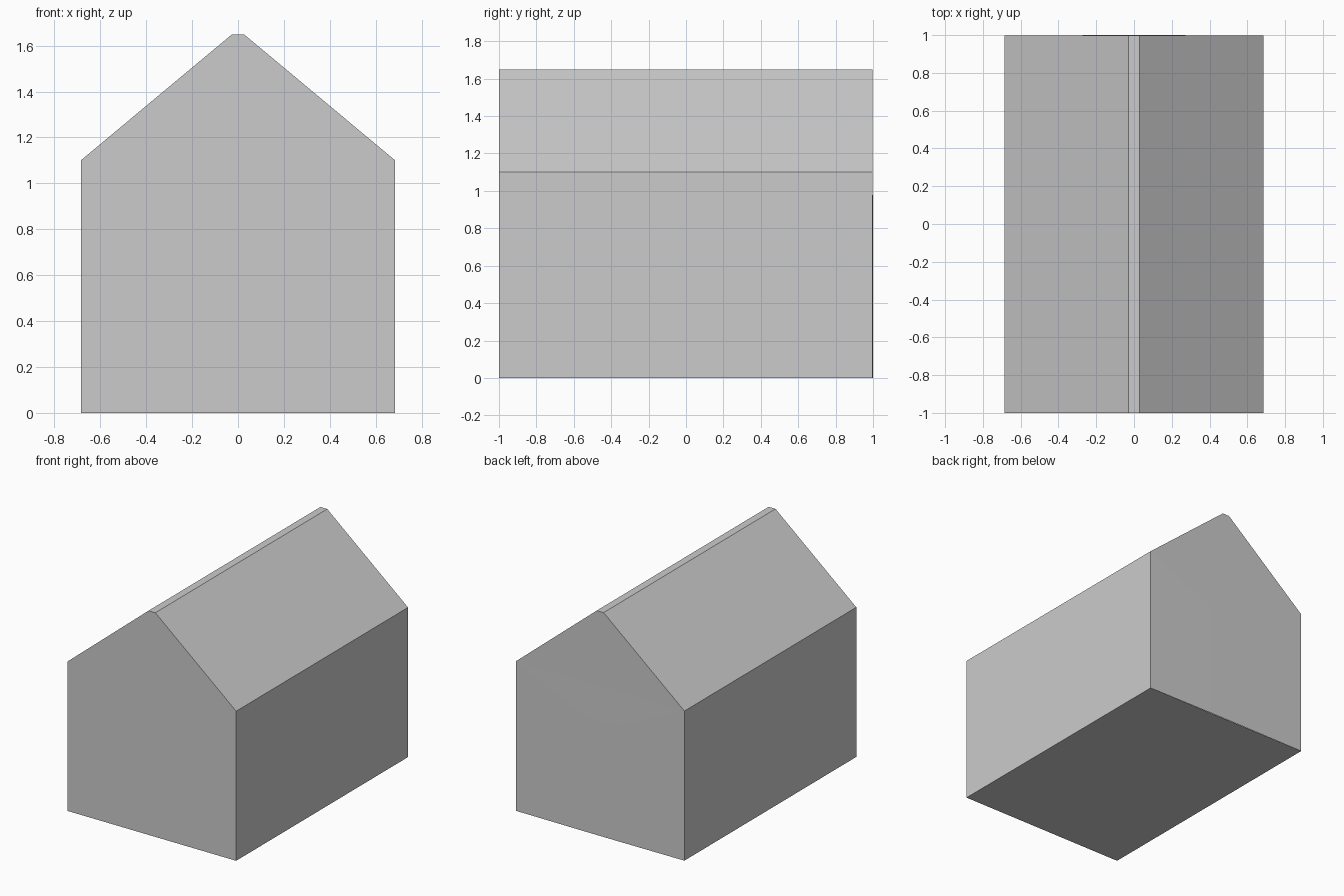
import bpy

if "Cube" in bpy.data.objects:
    bpy.data.objects.remove(bpy.data.objects["Cube"])

W, EAVE, RIDGE, CAP, L = 0.685, 1.10, 1.648, 0.028, 1.0
DOOR_W, DOOR_H, BULGE = 0.14, 0.85, 0.003


def add_mesh(name, verts, faces):
    mesh = bpy.data.meshes.new(name)
    mesh.from_pydata(verts, [], faces)
    mesh.update()
    obj = bpy.data.objects.new(name, mesh)
    bpy.context.collection.objects.link(obj)
    return obj


# Hall cross-section: floor, walls, sloped roof and flat ridge
profile = [(-W, 0), (W, 0), (W, EAVE), (CAP, RIDGE), (-CAP, RIDGE), (-W, EAVE)]
n = len(profile)
back = L - BULGE

# Four open bays along the length
for i in range(4):
    y0 = -L + 0.5 * i
    y1 = min(y0 + 0.5, back)
    verts = [(x, y, z) for y in (y0, y1) for x, z in profile]
    faces = [(k, (k + 1) % n, (k + 1) % n + n, k + n) for k in range(n)]
    add_mesh(f"hall_bay_{i + 1}", verts, [f[::-1] for f in faces])

# Front wall and the gables
add_mesh("front_wall", [(x, -L, z) for x, z in profile], [(0, 1, 2, 5)])
add_mesh("front_gable", [(x, -L, z) for x, z in profile], [(5, 2, 3, 4)])
add_mesh("back_gable", [(x, back, z) for x, z in profile], [(2, 5, 4, 3)])

# Back wall: panels splayed around a slightly raised door
door = [(-DOOR_W, 0), (DOOR_W, 0), (DOOR_W, DOOR_H), (-DOOR_W, DOOR_H)]
outer = [(-W, 0), (W, 0), (W, EAVE), (-W, EAVE)]
verts = [(x, L, z) for x, z in door] + [(x, back, z) for x, z in outer]
add_mesh("door", verts[:4], [(1, 0, 3, 2)])
add_mesh("back_wall", verts, [(5, 1, 2, 6), (0, 4, 7, 3), (2, 3, 7, 6)])

# Fix winding so every panel faces outwards
for obj in bpy.context.collection.objects:
    for p in obj.data.polygons:
        c, nrm = p.center, p.normal
        if obj.name.startswith("hall"):
            out = nrm.x * c.x + nrm.z * (c.z - 0.8)
        else:
            out = nrm.y * c.y
        if out < 0:
            p.flip()
    obj.data.update()
